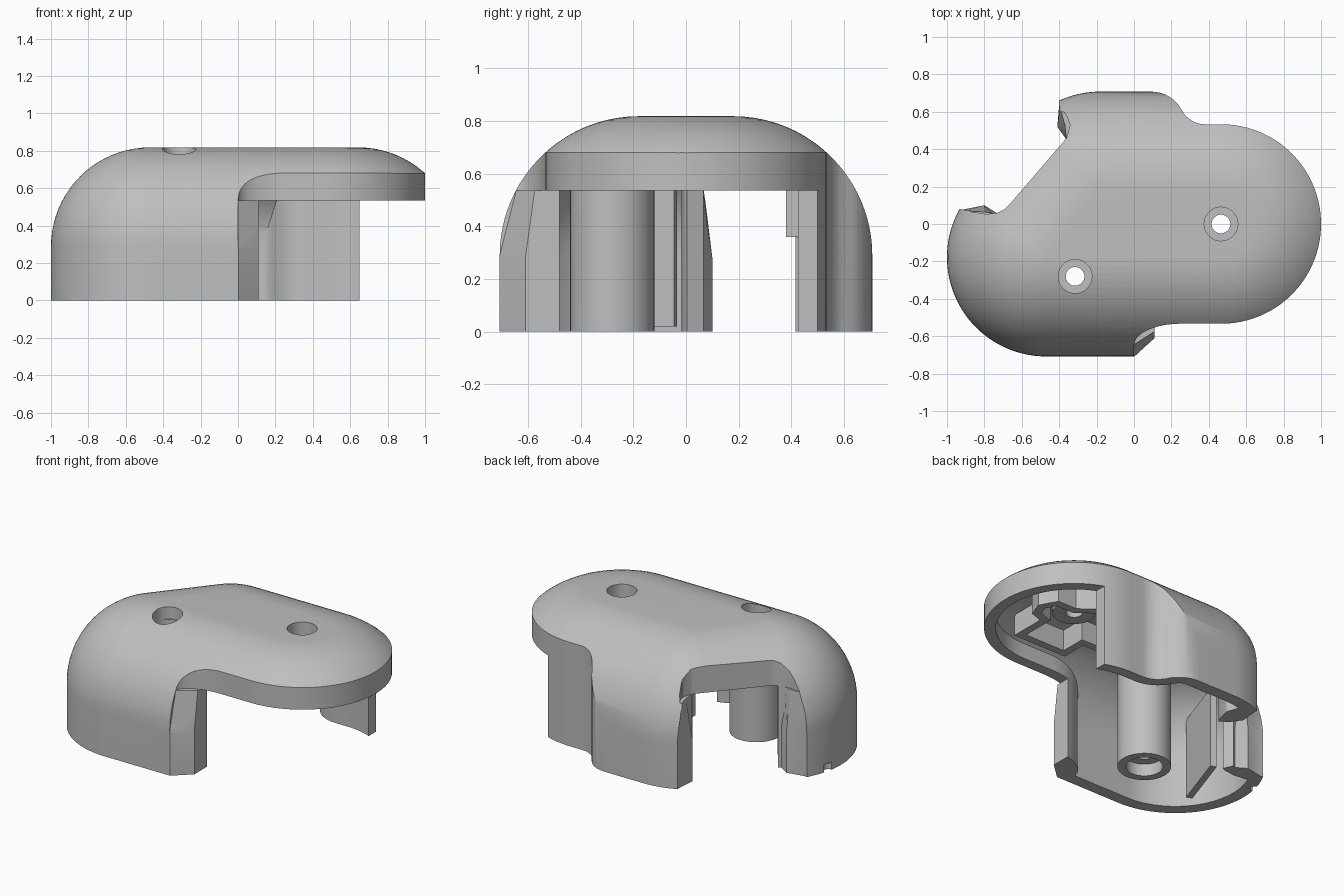
import bpy
import bmesh
from math import sin, cos, radians, pi
from mathutils import Vector

cube = bpy.data.objects.get("Cube")
if cube:
    bpy.data.objects.remove(cube, do_unlink=True)

grey = bpy.data.materials.new("plain grey")
grey.use_nodes = True
grey.diffuse_color = (0.52, 0.52, 0.52, 1)
grey.node_tree.nodes["Principled BSDF"].inputs["Base Color"].default_value = (0.52, 0.52, 0.52, 1)

RADIUS = 0.53     # rounding of the upper edge
SPRING = 0.288    # height where the rounding starts
LIP = 0.535       # underside of the overhanging rim


def add_object(name, bm):
    bmesh.ops.remove_doubles(bm, verts=bm.verts, dist=0.0005)
    bmesh.ops.recalc_face_normals(bm, faces=bm.faces)
    mesh = bpy.data.meshes.new(name)
    bm.to_mesh(mesh)
    bm.free()
    mesh.materials.append(grey)
    obj = bpy.data.objects.new(name, mesh)
    bpy.context.collection.objects.link(obj)
    return obj


def loft(name, rings):
    """Closed solid through a stack of equal-length rings."""
    bm = bmesh.new()
    loops = [[bm.verts.new(p) for p in ring] for ring in rings]
    n = len(loops[0])
    for low, high in zip(loops, loops[1:]):
        for i in range(n):
            j = (i + 1) % n
            bm.faces.new((low[i], low[j], high[j], high[i]))
    bm.faces.new(loops[0][::-1])
    bm.faces.new(loops[-1])
    return add_object(name, bm)


def prism(name, points, z0, z1):
    return loft(name, [[(x, y, z) for x, y in points] for z in (z0, z1)])


def strip_wall(name, path, t, z0, z1):
    """Upright wall of thickness t along an open path."""
    left, right = [], []
    for i, p in enumerate(path):
        b = Vector(p)
        before = (b - Vector(path[i - 1])) if i else (Vector(path[1]) - b)
        after = (Vector(path[i + 1]) - b) if i + 1 < len(path) else before
        n1, n2 = [Vector((-d.y, d.x)).normalized() for d in (before, after)]
        side = (n1 + n2) * t / 2 / max(1 + n1.dot(n2), 0.3)
        left.append(tuple(b + side))
        right.append(tuple(b - side))
    return prism(name, right + left[::-1], z0, z1)


def arc(cx, cy, rx, ry, a0, a1, n):
    angles = [radians(a0 + (a1 - a0) * i / n) for i in range(n + 1)]
    return [(cx + rx * cos(a), cy + ry * sin(a)) for a in angles]


def cylinder(name, x, y, r, z0, z1):
    return prism(name, arc(x, y, r, r, 0, 360, 48)[:-1], z0, z1)


def inset(points, t):
    """Mitred inward offset of a counter-clockwise outline."""
    result = []
    for i, p in enumerate(points):
        a, b, c = Vector(points[i - 1]), Vector(p), Vector(points[(i + 1) % len(points)])
        d1, d2 = (b - a).normalized(), (c - b).normalized()
        n1, n2 = Vector((-d1.y, d1.x)), Vector((-d2.y, d2.x))
        q = b + (n1 + n2) * t / max(1 + n1.dot(n2), 0.3)
        result.append((q.x, q.y))
    return result


def boolean(target, tool, operation):
    mod = target.modifiers.new("cut", 'BOOLEAN')
    mod.operation, mod.solver, mod.object = operation, 'EXACT', tool
    graph = bpy.context.evaluated_depsgraph_get()
    mesh = bpy.data.meshes.new_from_object(target.evaluated_get(graph))
    target.modifiers.clear()
    target.data = mesh
    bpy.data.objects.remove(tool, do_unlink=True)


def dome(name, radius, bottom):
    """Rounded block: a flat convex top with a quarter-round edge of the given radius."""
    core = [(-0.47, -0.178, 0), (-0.18, 0.178, 0), (0.465, 0, 0.178)]

    def ring(d, z):
        pts = []
        for i in range(144):
            a = 2 * pi * (i + 0.5) / 144
            x, y, r = max(core, key=lambda c: c[0] * cos(a) + c[1] * sin(a) + c[2])
            pts.append((x + (r + d) * cos(a), y + (r + d) * sin(a), z))
        return pts

    rings = [ring(radius, bottom)]
    for i in range(21):
        a = pi / 2 * i / 20
        rings.append(ring(max(radius * cos(a), 0.002), SPRING + radius * sin(a)))
    return loft(name, rings)


# Plan outline: it trims the dome at the round end and at the side openings
outline = [(-1.2, -0.9), (0, -0.9)]
outline += arc(0.25, -0.65, 0.25, 0.117, 180, 90, 14)
outline += arc(0.467, 0, 0.533, 0.533, -90, 90, 60)
outline += arc(0.38, 0.673, 0.14, 0.14, 270, 207, 8)[:-1]
outline += arc(0.095, 0.5275, 0.18, 0.18, 27, 90, 8)
outline += [(0, 0.9), (-0.4, 0.9), (-0.4, 0.63), (-0.36, 0.58), (-0.342, 0.53),
            (-0.36, 0.46), (-0.67, 0.1), (-0.69, 0.08), (-0.73, 0.06),
            (-0.79, 0.053), (-0.87, 0.065), (-0.95, 0.085), (-1.2, 0.1)]

# Outer body, with flared wall ends that draw back towards the rim
shell = prism("cover_shell", outline, -0.1, 1)
feet = [
    ([(0, -0.71), (0.11, -0.61), (0.11, -0.53), (-0.04, -0.6)],
     [(0, -0.645), (0.11, -0.575), (0.11, -0.53), (-0.04, -0.6)]),
    ([(-0.95, 0.07), (-0.95, -0.02), (-0.72, 0.05), (-0.8, 0.1)],
     [(-0.95, 0.07), (-0.95, -0.02), (-0.72, 0.05), (-0.8, 0.065)]),
    ([(-0.4, 0.64), (-0.41, 0.52), (-0.36, 0.45), (-0.31, 0.55)],
     [(-0.4, 0.64), (-0.37, 0.53), (-0.36, 0.45), (-0.31, 0.55)]),
]
for low, high in feet:
    stages = [(-0.1, low), (0.28, low), (LIP, high)]
    foot = loft("wall_end", [[(x, y, z) for x, y in ring] for z, ring in stages])
    boolean(shell, foot, 'UNION')
boolean(shell, dome("outer_dome", RADIUS, 0), 'INTERSECT')

# Hollow inside
cavity = dome("cavity", RADIUS - 0.08, -0.2)
boolean(cavity, prism("inner_outline", inset(outline, 0.07), -0.3, 1), 'INTERSECT')
boolean(shell, cavity, 'DIFFERENCE')

# Openings under the round end and on the slanted side
openings = [
    [(0.11, -0.8), (1.1, -0.8), (1.1, 0.6), (0.65, 0.6), (0.65, 0.3), (0.11, 0.3)],
    [(-0.66, -0.05), (-0.25, 0.38), (-0.44, 0.5), (-0.74, 0.12)],
]
for points in openings:
    boolean(shell, prism("opening", points, -0.15, LIP), 'DIFFERENCE')

# Screw post and shallow boss
post, boss = (-0.315, -0.28), (0.465, 0)
boolean(shell, cylinder("screw_post", *post, 0.16, 0, 0.735), 'UNION')
boolean(shell, cylinder("screw_boss", *boss, 0.13, 0.64, 0.77), 'UNION')

# Screw holes with wide recesses
for x, y in (post, boss):
    boolean(shell, cylinder("screw_hole", x, y, 0.05, -0.1, 1), 'DIFFERENCE')
    boolean(shell, cylinder("head_recess", x, y, 0.09, 0.7, 1), 'DIFFERENCE')
boolean(shell, cylinder("post_recess", *post, 0.11, -0.1, 0.08), 'DIFFERENCE')

# Small cable notch at the bottom edge
boolean(shell, cylinder("cable_notch", -0.99, -0.06, 0.03, -0.1, 0.05), 'DIFFERENCE')

# Inner panel, tab and the stepped wall under the round end
stepped = [(0.15, -0.13), (0.29, -0.13), (0.29, -0.3), (0.63, -0.3), (0.63, -0.07),
           (0.72, -0.04), (0.75, 0.04), (0.7, 0.13), (0.57, 0.13), (0.45, 0.22), (0.2, 0.22)]
inner_parts = [
    strip_wall("inner_panel", [(-0.78, -0.42), (-0.65, -0.04)], 0.04, 0.02, 0.55),
    strip_wall("opening_tab", [(-0.31, 0.38), (-0.31, 0.45)], 0.05, 0.36, 0.6),
    strip_wall("stepped_wall", stepped, 0.05, 0.56, 0.7),
]

for obj in [shell] + inner_parts:
    bpy.ops.object.select_all(action='DESELECT')
    obj.select_set(True)
    bpy.context.view_layer.objects.active = obj
    bpy.ops.object.shade_smooth_by_angle(angle=radians(30))
